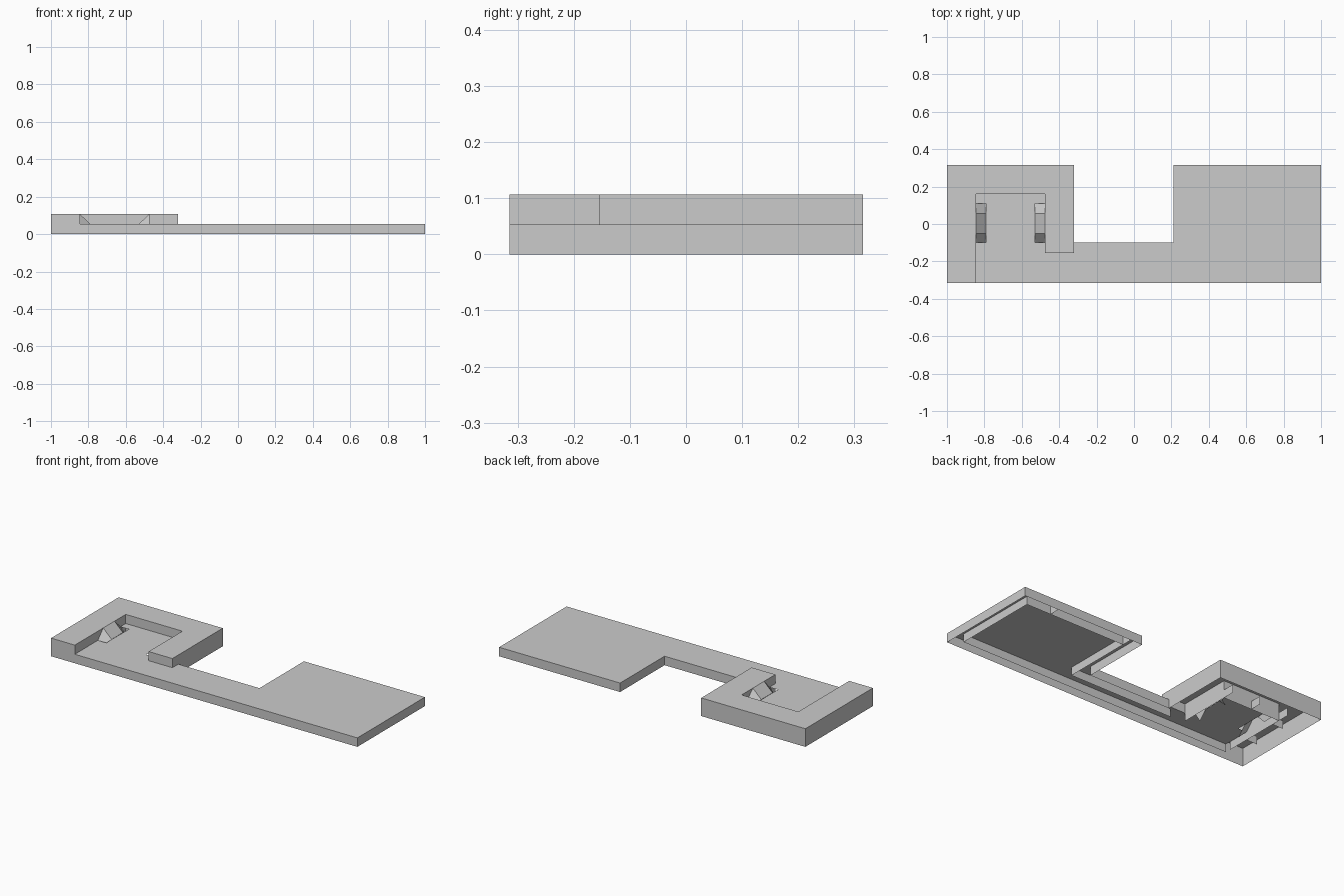
import bpy

if "Cube" in bpy.data.objects:
    bpy.data.objects.remove(bpy.data.objects["Cube"])

LOW, HIGH = 0.053, 0.107      # heights of the low and raised roofs
YF, YB = -0.315, 0.315        # front and back
INSET = 0.07

grey = bpy.data.materials.new("plain_grey")
grey.diffuse_color = (0.6, 0.6, 0.6, 1)
grey.use_nodes = True
grey.node_tree.nodes["Principled BSDF"].inputs["Base Color"].default_value = grey.diffuse_color


def add_mesh(name, verts, faces):
    mesh = bpy.data.meshes.new(name)
    mesh.from_pydata(verts, [], faces)
    mesh.materials.append(grey)
    obj = bpy.data.objects.new(name, mesh)
    bpy.context.collection.objects.link(obj)
    return obj


def plate(name, outline, z):
    """Flat sheet from a counter-clockwise outline."""
    return add_mesh(name, [(x, y, z) for x, y in outline], [range(len(outline))])


def wall(name, path, z0, z1):
    """Vertical sheets along a path, facing to the right of it."""
    n = len(path)
    verts = [(x, y, z) for z in (z0, z1) for x, y in path]
    return add_mesh(name, verts, [(i, i + 1, n + i + 1, n + i) for i in range(n - 1)])


# Raised U-shaped roof
XL, XR, XA = -0.845, -0.475, -0.32    # recess sides and outer side of the right arm
YR, YA = 0.16, -0.155                 # recess back and end of the right arm
plate("raised_roof", [(-1, YF), (XL, YF), (XL, YR), (XR, YR), (XR, YA),
                      (XA, YA), (XA, YB), (-1, YB)], HIGH)

# Low roof, notched at the two chutes
W, Y0, Y1 = 0.055, -0.10, 0.11
plate("low_roof", [(XL, YF), (1, YF), (1, YB), (0.21, YB), (0.21, -0.10), (XA, -0.10),
                   (XA, YA), (XR, YA), (XR, Y0), (XR - W, Y0), (XR - W, Y1), (XR, Y1),
                   (XR, YR), (XL, YR), (XL, Y1), (XL + W, Y1), (XL + W, Y0), (XL, Y0)], LOW)

# Outer walls
wall("low_outer_wall", [(-1, YF), (1, YF), (1, YB), (0.21, YB), (0.21, -0.10),
                        (XA, -0.10)], 0, LOW)
wall("raised_outer_wall", [(XA, YA), (XA, YB), (-1, YB), (-1, YF)], LOW, HIGH)
wall("raised_lower_wall", [(XA, -0.10), (XA, YB), (-1, YB), (-1, YF)], 0, LOW)
wall("left_arm_front", [(-1, YF), (XL, YF)], LOW, HIGH)

# Recess walls
wall("recess_wall", [(XL, YF), (XL, YR), (XR, YR), (XR, YA), (XA, YA)], LOW, HIGH)

# Sloping chutes, mirrored: a middle slope with two falling sides
for name, x, s in (("left_chute", XL, 1), ("right_chute", XR, -1)):
    ys = (Y0, -0.05, 0.055, Y1)
    zs = (LOW, HIGH, HIGH, LOW)
    verts = [(x, y, z) for y, z in zip(ys, zs)]
    verts += [(x + s * W, y, z - LOW) for y, z in zip(ys, zs)]
    faces = [(i, i + 4, i + 5, i + 1) for i in range(3)]
    if s < 0:
        faces = [f[::-1] for f in faces]
    add_mesh(name, verts, faces)

# Hidden inner ribs under the low roof
wall("rib_loop", [(XL, YF + 0.05), (1 - INSET, YF + 0.05), (1 - INSET, YB - INSET),
                  (0.21 + INSET, YB - INSET), (0.21 + INSET, -0.10 - INSET),
                  (XA - INSET, -0.10 - INSET)], 0.005, LOW)
for x in (0.28, 0.77):
    wall("cross_rib", [(x, YB - INSET), (x, YB)], 0.005, LOW)

# Hidden inner ribs under the raised roof
wall("recess_rib", [(XL, YF + 0.08), (XL, YR), (XR, YR), (XR, YA)], 0.005, LOW)
for y in (Y0, Y1):
    wall("left_cross_rib", [(XL - 0.07, y), (XL, y)], 0.005, LOW)
for x in (XL, -0.66, XR):
    wall("back_cross_rib", [(x, YR), (x, YR + 0.07)], 0.005, LOW)
